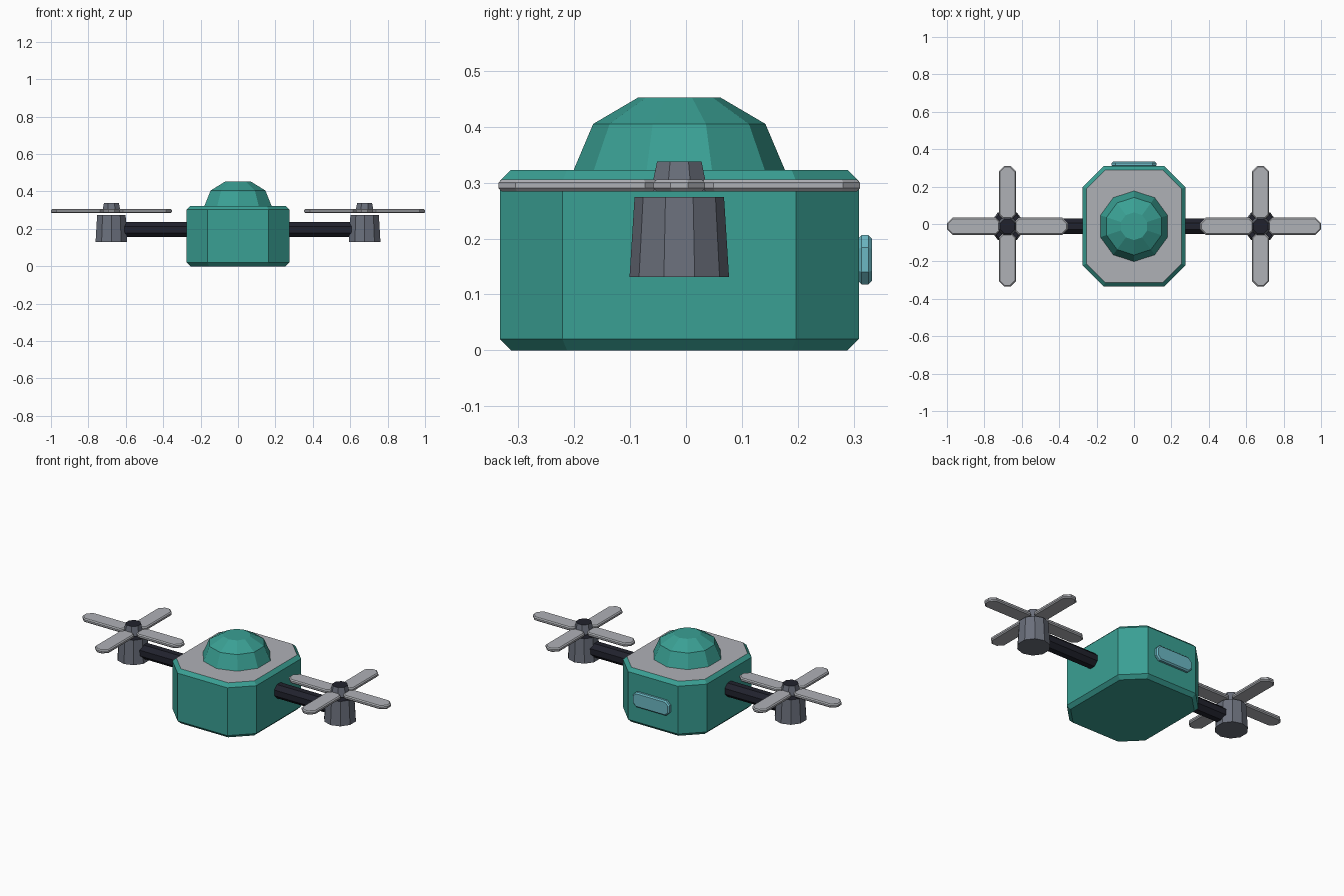
import bpy
import bmesh
import math
from mathutils import Matrix

cube = bpy.data.objects.get("Cube")
if cube:
    bpy.data.objects.remove(cube)

CY = -0.012  # centre line of the hull, arms and rotors


def material(name, r, g, b):
    mat = bpy.data.materials.new(name)
    mat.use_nodes = True
    mat.diffuse_color = (r, g, b, 1)
    mat.node_tree.nodes["Principled BSDF"].inputs["Base Color"].default_value = (r, g, b, 1)
    return mat


teal = material("teal", 0.042, 0.35, 0.295)
light_grey = material("light grey", 0.43, 0.44, 0.47)
mid_grey = material("mid grey", 0.145, 0.16, 0.2)
dark = material("dark navy", 0.015, 0.016, 0.026)
pale_blue = material("pale blue", 0.15, 0.48, 0.55)


def loft(name, rings, mats, matrix=Matrix()):
    """Skin closed rings from bottom to top; a second material colours the top cap."""
    bm = bmesh.new()
    loops = [[bm.verts.new(p) for p in ring] for ring in rings]
    n = len(loops[0])
    for low, high in zip(loops, loops[1:]):
        for i in range(n):
            j = (i + 1) % n
            bm.faces.new((low[i], low[j], high[j], high[i]))
    bm.faces.new(loops[0][::-1])
    cap = bm.faces.new(loops[-1])
    cap.material_index = len(mats) - 1
    bmesh.ops.transform(bm, matrix=matrix, verts=bm.verts)
    mesh = bpy.data.meshes.new(name)
    bm.to_mesh(mesh)
    bm.free()
    for mat in mats:
        mesh.materials.append(mat)
    obj = bpy.data.objects.new(name, mesh)
    bpy.context.scene.collection.objects.link(obj)
    return obj


def octagon(hx, hy, c, z):
    """Rectangle with cut corners."""
    return [(hx, c - hy, z), (hx, hy - c, z), (hx - c, hy, z), (c - hx, hy, z),
            (-hx, hy - c, z), (-hx, c - hy, z), (c - hx, -hy, z), (hx - c, -hy, z)]


def slab(name, hx, hy, corner, height, bevel, mats, matrix):
    """Cut-corner block with bevelled top and bottom rims."""
    small = (hx - bevel, hy - bevel, corner - 0.586 * bevel)
    full = (hx, hy, corner)
    rings = [octagon(*small, 0), octagon(*full, bevel),
             octagon(*full, height - bevel), octagon(*small, height)]
    return loft(name, rings, mats, matrix)


def turned(name, profile, sides, mats, matrix, phase=0.0):
    """Faceted solid of revolution from (radius, z) pairs."""
    rings = []
    for r, z in profile:
        angles = [phase + math.tau * i / sides for i in range(sides)]
        rings.append([(r * math.cos(a), r * math.sin(a), z) for a in angles])
    return loft(name, rings, mats, matrix)


# Hull with a grey deck, and the faceted dome
slab("hull", 0.275, 0.321, 0.112, 0.323, 0.02, [teal, light_grey],
     Matrix.Translation((0, CY, 0)))
turned("dome", [(0.19, 0.32), (0.154, 0.405), (0.074, 0.452)], 10, [teal],
       Matrix.Translation((0, CY, 0)), math.pi / 2)

# Rear lamp
slab("rear_lamp", 0.12, 0.044, 0.022, 0.026, 0.007, [pale_blue],
     Matrix.Translation((0, 0.333, 0.162)) @ Matrix.Rotation(math.pi / 2, 4, "X"))

# Arms, motors and rotors on both sides
for side, sign in (("left", 1), ("right", -1)):
    hub_x = sign * 0.677
    spot = Matrix.Translation((hub_x, CY, 0))
    turned(side + "_arm", [(0.044, 0.25), (0.044, 0.64)], 8, [dark],
           Matrix.Translation((0, CY, 0.196)) @ Matrix.Rotation(sign * math.pi / 2, 4, "Y"),
           math.pi / 8)
    turned(side + "_motor", [(0.089, 0.131), (0.08, 0.274)], 10, [mid_grey, dark],
           spot, math.pi / 2)
    turned(side + "_hub", [(0.055, 0.284), (0.043, 0.338)], 8, [mid_grey, dark],
           spot, math.pi / 8)
    for k in range(4):
        slab(f"{side}_blade_{k + 1}", 0.146, 0.046, 0.03, 0.022, 0.006, [light_grey],
             Matrix.Translation((hub_x, CY, 0.284)) @ Matrix.Rotation(k * math.pi / 2, 4, "Z")
             @ Matrix.Translation((0.177, 0, 0)))
